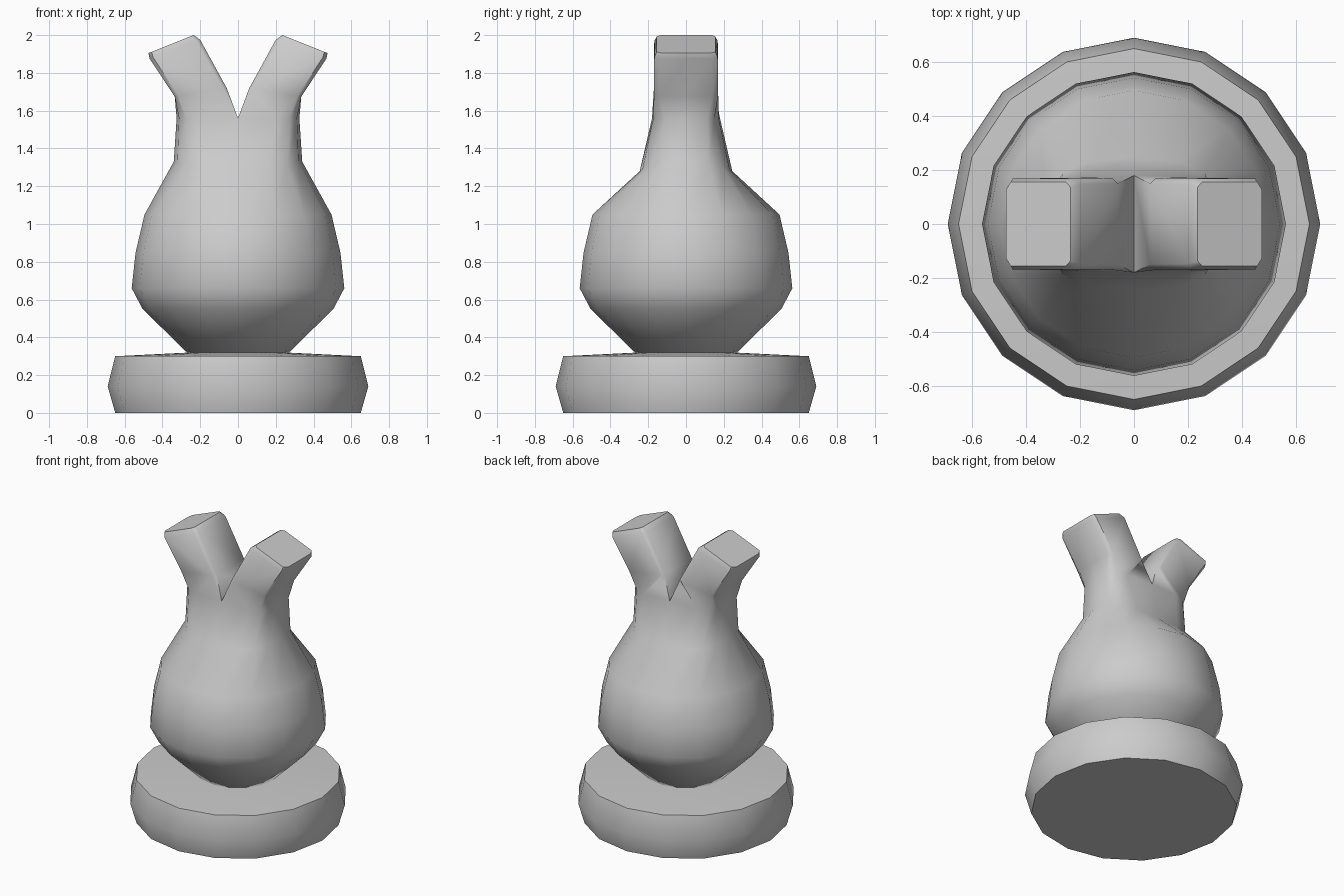
import bpy, bmesh
from math import sin, cos, pi, copysign

if "Cube" in bpy.data.objects:
    bpy.data.objects.remove(bpy.data.objects["Cube"])

N = 16


def finish(bm, name, angle):
    bmesh.ops.recalc_face_normals(bm, faces=bm.faces)
    me = bpy.data.meshes.new(name)
    bm.to_mesh(me)
    bm.free()
    ob = bpy.data.objects.new(name, me)
    bpy.context.collection.objects.link(ob)
    bpy.ops.object.select_all(action='DESELECT')
    ob.select_set(True)
    bpy.context.view_layer.objects.active = ob
    bpy.ops.object.shade_smooth_by_angle(angle=angle)
    return ob


def ring(bm, rx, ry, zx, zy, n=2.0):
    """Superellipse ring starting at the front; zx/zy are heights at side/front."""
    out = []
    for i in range(N):
        a = 2 * pi * i / N - pi / 2
        c, s = cos(a), sin(a)
        x = 0 if abs(c) < 1e-6 else copysign(abs(c) ** (2 / n), c) * rx
        y = 0 if abs(s) < 1e-6 else copysign(abs(s) ** (2 / n), s) * ry
        out.append(bm.verts.new((x, y, zx * c * c + zy * s * s)))
    return out


def bridge(bm, a, b):
    for i in range(len(a)):
        j = (i + 1) % len(a)
        bm.faces.new((a[i], a[j], b[j], b[i]))


def loft(bm, rings):
    for a, b in zip(rings, rings[1:]):
        bridge(bm, a, b)


# round foot
bm = bmesh.new()
rings = [ring(bm, r, r, z, z) for r, z in
         [(0.65, 0), (0.69, 0.14), (0.65, 0.30), (0.25, 0.32)]]
loft(bm, rings)
bm.faces.new(rings[0])
bm.faces.new(rings[-1])
finish(bm, "foot", 0.9)

# bulb body that flattens into a neck
bm = bmesh.new()
rings = [ring(bm, r, r, z, z) for r, z in
         [(0.26, 0.31), (0.505, 0.55), (0.563, 0.66), (0.542, 0.85), (0.495, 1.05)]]
rings.append(ring(bm, 0.34, 0.245, 1.33, 1.28, 2.7))
rings.append(ring(bm, 0.325, 0.18, 1.56, 1.56, 4.0))
loft(bm, rings)
bm.faces.new(rings[0])
top = rings[-1]

# two forked prongs: section is (inner-to-outer, depth), stations are inner/outer points
section = [(0, -.88), (.07, -1), (.93, -1), (1, -.82), (1, 0),
           (1, .82), (.93, 1), (.07, 1), (0, .88)]
stations = [((0.06, 1.72), (0.335, 1.675), 0.17),
            ((0.20, 1.975), (0.468, 1.875), 0.168),
            ((0.235, 2.0), (0.474, 1.905), 0.155)]
for side in (1, -1):
    prev = [top[(side * k) % N] for k in range(9)]
    for (xi, zi), (xo, zo), d in stations:
        cur = [bm.verts.new((side * (xi + (xo - xi) * t), d * w, zi + (zo - zi) * t))
               for t, w in section]
        bridge(bm, prev, cur)
        prev = cur
    bm.faces.new(prev)
finish(bm, "forked_body", 0.9)
